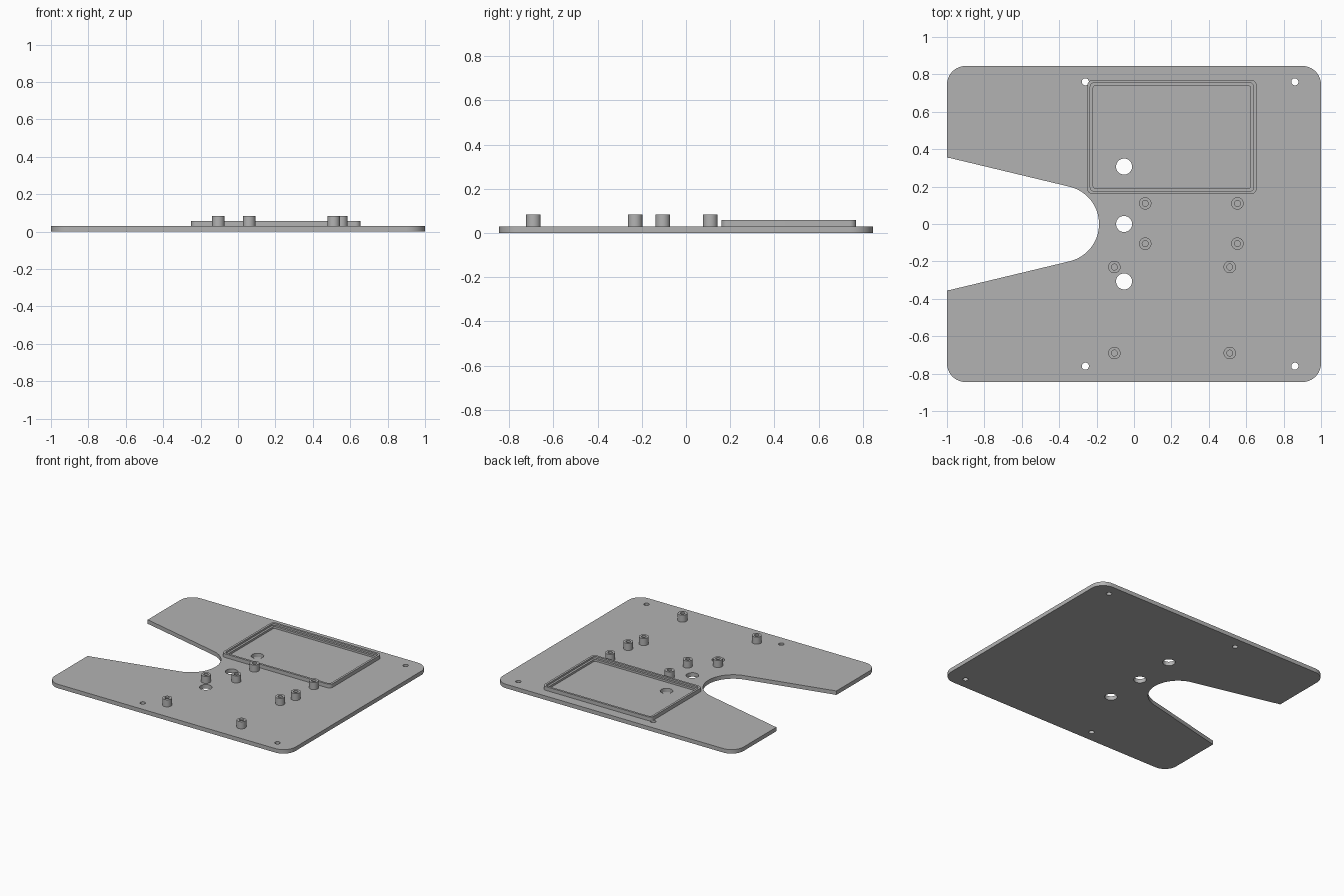
import bpy
import bmesh
from math import sin, cos, pi, radians

cube = bpy.data.objects.get("Cube")
if cube:
    bpy.data.objects.remove(cube, do_unlink=True)

GREY = (0.45, 0.45, 0.45, 1.0)
grey = bpy.data.materials.new("light grey")
grey.use_nodes = True
grey.diffuse_color = GREY
grey.node_tree.nodes["Principled BSDF"].inputs["Base Color"].default_value = GREY


def arc(cx, cy, r, start, end, steps):
    """Points on an arc, angles in degrees."""
    angles = [radians(start + (end - start) * i / steps) for i in range(steps + 1)]
    return [(cx + r * cos(a), cy + r * sin(a)) for a in angles]


def circle(x, y, r, steps=32):
    return arc(x, y, r, 0, 360, steps)[:-1]


def rounded_rect(x0, x1, y0, y1, r):
    return (arc(x1 - r, y0 + r, r, -90, 0, 8) + arc(x1 - r, y1 - r, r, 0, 90, 8)
            + arc(x0 + r, y1 - r, r, 90, 180, 8) + arc(x0 + r, y0 + r, r, 180, 270, 8))


def extruded(name, loops, z0, z1):
    """Solid from an outer loop and any number of hole loops."""
    bm = bmesh.new()
    for loop in loops:
        verts = [bm.verts.new((x, y, z0)) for x, y in loop]
        for a, b in zip(verts, verts[1:] + verts[:1]):
            bm.edges.new((a, b))
    bmesh.ops.triangle_fill(bm, use_beauty=True, use_dissolve=False, edges=bm.edges[:])
    top = bmesh.ops.extrude_face_region(bm, geom=bm.faces[:], use_keep_orig=True)["geom"]
    bmesh.ops.translate(bm, vec=(0, 0, z1 - z0),
                        verts=[g for g in top if isinstance(g, bmesh.types.BMVert)])
    bmesh.ops.recalc_face_normals(bm, faces=bm.faces[:])
    mesh = bpy.data.meshes.new(name)
    bm.to_mesh(mesh)
    bm.free()
    mesh.materials.append(grey)
    obj = bpy.data.objects.new(name, mesh)
    bpy.context.collection.objects.link(obj)
    bpy.ops.object.select_all(action='DESELECT')
    obj.select_set(True)
    bpy.context.view_layer.objects.active = obj
    bpy.ops.object.shade_smooth_by_angle(angle=radians(30))
    return obj


PLATE_TOP = 0.03
HALF_Y = 0.845
CORNER = 0.1

# Base plate: rounded corners and a tapering notch with a round end
notch_half = [(-1, 0.355), (-0.98, 0.352), (-0.96, 0.347)] + arc(-0.392, 0, 0.205, 76.6, 0, 20)
notch = notch_half + [(x, -y) for x, y in reversed(notch_half[:-1])]
right_side = (arc(1 - CORNER, CORNER - HALF_Y, CORNER, -90, 0, 12)
              + arc(1 - CORNER, HALF_Y - CORNER, CORNER, 0, 90, 12))
left_back = arc(CORNER - 1, HALF_Y - CORNER, CORNER, 90, 180, 12)
left_front = [(x, -y) for x, y in reversed(left_back)]
outline = right_side + left_back + notch + left_front

# Screw holes at the corners and a row of cable holes
holes = [circle(x, y, 0.019, 24) for x in (-0.26, 0.86) for y in (-0.76, 0.76)]
holes += [circle(-0.053, y, 0.043) for y in (-0.307, 0, 0.307)]
extruded("base_plate", [outline] + holes, 0, PLATE_TOP)


# Raised tray frame with a lower inner ledge
def frame_loop(inset):
    return rounded_rect(-0.25 + inset, 0.656 + inset * -1, 0.16 + inset, 0.77 - inset,
                        0.03 - inset * 0.6)


extruded("tray_rim", [frame_loop(0), frame_loop(0.016)], PLATE_TOP - 0.001, 0.058)
extruded("tray_ledge", [frame_loop(0.016), frame_loop(0.032)], PLATE_TOP - 0.001, 0.045)

# Two sets of four hollow standoffs
sets = {"back": ((0.06, 0.553), (-0.105, 0.11)),
        "front": ((-0.105, 0.512), (-0.69, -0.23))}
for label, (xs, ys) in sets.items():
    for x, x_name in zip(xs, ("right", "left")):
        for y, y_name in zip(ys, ("near", "far")):
            extruded(f"{label}_standoff_{y_name}_{x_name}",
                     [circle(x, y, 0.033), circle(x, y, 0.016, 24)],
                     PLATE_TOP - 0.001, 0.083)
